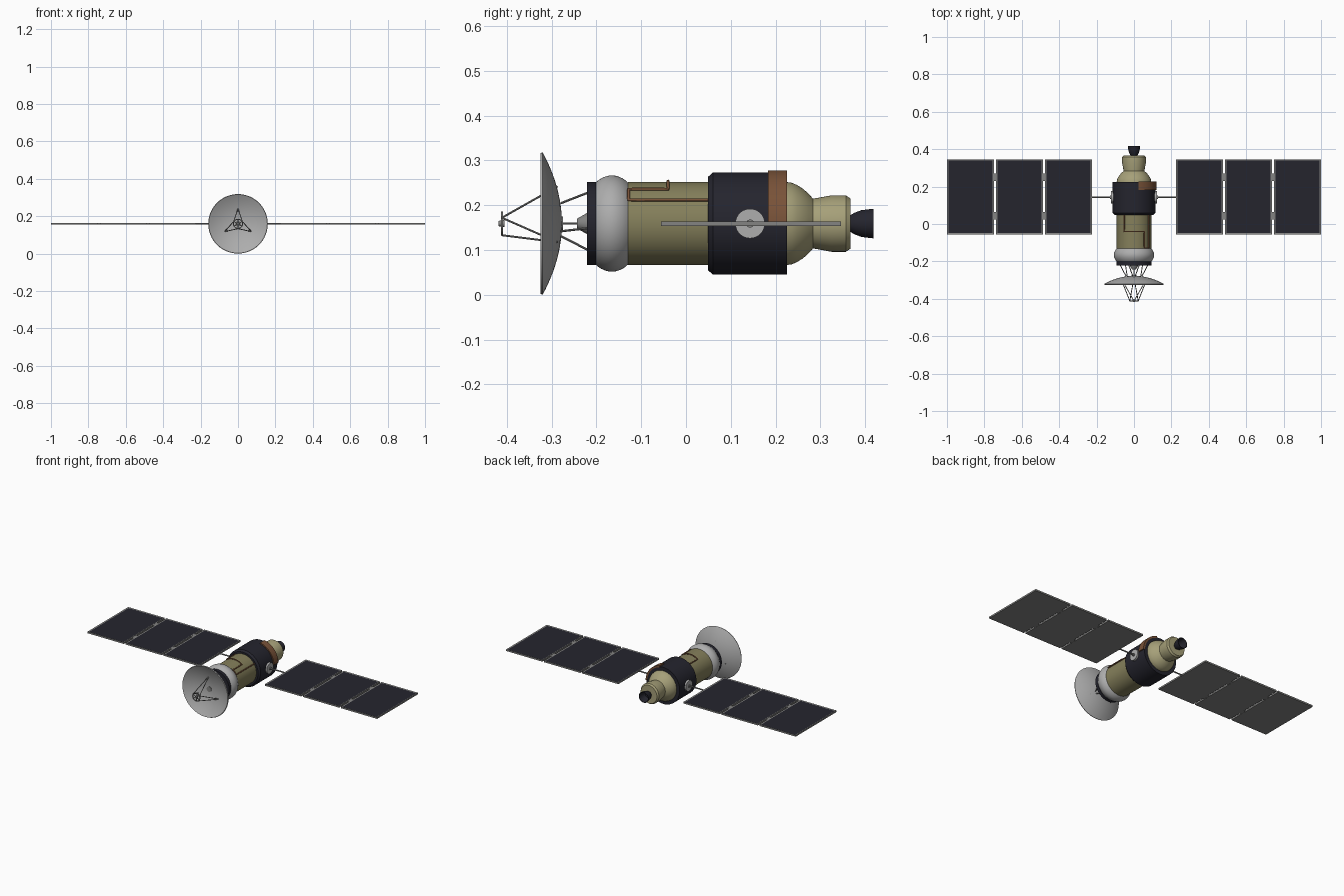
import bpy, bmesh, math
from mathutils import Vector

if "Cube" in bpy.data.objects:
    bpy.data.objects.remove(bpy.data.objects["Cube"])

ZC = 0.159          # height of the long axis of the craft


def mat(name, rgb):
    m = bpy.data.materials.new(name)
    m.diffuse_color = (*rgb, 1)
    m.use_nodes = True
    m.node_tree.nodes["Principled BSDF"].inputs["Base Color"].default_value = m.diffuse_color
    return m


LIGHT = mat("light grey", (0.42, 0.42, 0.42))
GREY = mat("mid grey", (0.23, 0.23, 0.225))
DARK = mat("dark navy", (0.018, 0.018, 0.027))
OLIVE = mat("olive", (0.235, 0.215, 0.105))
PALE = mat("pale olive", (0.38, 0.35, 0.19))
BROWN = mat("brown", (0.19, 0.085, 0.04))


def finish(name, bm, mats, smooth=True):
    bmesh.ops.recalc_face_normals(bm, faces=bm.faces)
    me = bpy.data.meshes.new(name)
    bm.to_mesh(me)
    bm.free()
    ob = bpy.data.objects.new(name, me)
    bpy.context.collection.objects.link(ob)
    for m in mats:
        me.materials.append(m)
    if smooth:
        bpy.ops.object.select_all(action='DESELECT')
        ob.select_set(True)
        bpy.context.view_layer.objects.active = ob
        bpy.ops.object.shade_smooth_by_angle(angle=math.radians(32))
    return ob


def polar(r, deg, y):
    a = math.radians(deg)
    return Vector((r * math.cos(a), y, ZC + r * math.sin(a)))


def lathe(name, profile, m, n=64, closed=False):
    """Turn (y, radius) points about the long axis."""
    bm = bmesh.new()
    rings = [[bm.verts.new(polar(r, 360 * i / n, y)) for i in range(n)] for y, r in profile]
    pairs = list(zip(rings, rings[1:]))
    if closed:
        pairs.append((rings[-1], rings[0]))
    else:
        bm.faces.new(rings[0])
        bm.faces.new(rings[-1])
    for a, b in pairs:
        for i in range(n):
            j = (i + 1) % n
            bm.faces.new((a[i], a[j], b[j], b[i]))
    return finish(name, bm, [m])


def rods(name, segments, r, m, n=10):
    """Straight round bars between pairs of points."""
    bm = bmesh.new()
    for p, q in segments:
        d = q - p
        mx = d.to_track_quat('Z', 'Y').to_matrix().to_4x4()
        mx.translation = (p + q) / 2
        bmesh.ops.create_cone(bm, cap_ends=True, segments=n, radius1=r, radius2=r,
                              depth=d.length, matrix=mx)
    return finish(name, bm, [m])


def box(bm, lo, hi):
    lo, hi = Vector(lo), Vector(hi)
    vs = bmesh.ops.create_cube(bm, size=1)['verts']
    for v in vs:
        v.co = (lo + hi) / 2 + v.co * (hi - lo)
    return list({f for v in vs for f in v.link_faces})


# Main hull, front to back
lathe("front_ring", [(-0.221, 0.093), (-0.201, 0.093)], DARK)
bulge = [(-0.201 + 0.071 * t / 12, 0.092 + 0.0155 * math.sin(math.pi * t / 12) ** 0.8)
         for t in range(13)]
lathe("front_bulge", bulge, LIGHT)
lathe("body_tube", [(-0.13, 0.0925), (0.06, 0.0925)], OLIVE)
lathe("equipment_drum", [(0.049, 0.104), (0.060, 0.114), (0.225, 0.114)], DARK)
dome = [(0.225, 0.0925), (0.236, 0.091), (0.248, 0.086), (0.262, 0.077),
        (0.274, 0.066), (0.284, 0.055)]
lathe("rear_dome", dome, PALE)
lathe("engine_housing", [(0.280, 0.055), (0.287, 0.056), (0.325, 0.063), (0.357, 0.063),
                         (0.367, 0.056)], PALE)
# Hollow engine bell
lathe("engine_nozzle", [(0.366, 0.018), (0.376, 0.024), (0.392, 0.030), (0.418, 0.033),
                        (0.418, 0.030), (0.392, 0.026), (0.376, 0.018)], DARK)
lathe("front_cone", [(-0.243, 0.011), (-0.222, 0.023), (-0.218, 0.023)], GREY, 32)

# Dish: thin parabolic shell
R, N = 0.159, 12
curve = lambda r: -0.277 - 0.043 * (r / R) ** 2
outer = [(curve(R * t / N), R * t / N) for t in range(1, N + 1)]
inner = [(curve(R * t / N) - 0.005, R * t / N * 0.985) for t in range(N, 0, -1)]
lathe("dish", outer + inner, LIGHT)
lathe("dish_hub", [(-0.286, 0.016), (-0.275, 0.016)], GREY, 32)

# Struts holding the dish
segs = [(Vector((0, -0.24, ZC)), Vector((0, -0.275, ZC)))]
for k in range(3):
    a = 90 + 120 * k
    for s in (-1, 1):
        segs.append((polar(0.074, a + 22 * s, -0.220), polar(0.046, a + 8 * s, -0.279)))
rods("dish_struts", segs, 0.0025, GREY)

# Feed tripod in front of the dish
segs = []
for k in range(3):
    a = 90 + 120 * k
    for s in (-1, 1):
        segs.append((polar(0.083, a, -0.287), polar(0.026, a + 60 * s, -0.411)))
    segs.append((polar(0, a, -0.411), polar(0.027, a, -0.411)))
    segs.append((polar(0, a, -0.411), polar(0.027, a + 60, -0.411)))
rods("feed_tripod", segs, 0.0022, GREY)
lathe("feed_ring", [(-0.413, 0.027), (-0.409, 0.027), (-0.409, 0.022), (-0.413, 0.022)],
      GREY, 32, closed=True)
lathe("feed_tip", [(-0.418, 0.006), (-0.405, 0.008)], GREY, 20)

# Brown quarter band on the drum
bm = bmesh.new()
rows = []
for i in range(19):
    a = 2 + 76 * i / 18
    rows.append([bm.verts.new(polar(r, a, y)) for r, y in
                 ((0.110, 0.183), (0.121, 0.183), (0.121, 0.226), (0.110, 0.226))])
for a, b in zip(rows, rows[1:]):
    for i in range(4):
        j = (i + 1) % 4
        bm.faces.new((a[i], a[j], b[j], b[i]))
bm.faces.new(rows[0])
bm.faces.new(rows[-1])
finish("quarter_band", bm, [BROWN])

# Brown pipe wandering over the tube, as (angle, y) corners
corners = [(34, 0.055), (34, -0.128), (54, -0.128), (54, -0.04), (124, -0.04), (124, 0.055)]
path = []
for (a0, y0), (a1, y1) in zip(corners, corners[1:]):
    path += [polar(0.0945, a0 + (a1 - a0) * t / 10, y0 + (y1 - y0) * t / 10) for t in range(10)]
path.append(polar(0.0945, *corners[-1]))
cu = bpy.data.curves.new("body_pipe", 'CURVE')
cu.dimensions = '3D'
cu.bevel_depth = 0.0035
cu.bevel_resolution = 2
cu.use_fill_caps = True
sp = cu.splines.new('POLY')
sp.points.add(len(path) - 1)
for p, co in zip(sp.points, path):
    p.co = (*co, 1)
cu.materials.append(BROWN)
bpy.context.collection.objects.link(bpy.data.objects.new("body_pipe", cu))

# Solar wings, one per side
Y0, Y1, W, PITCH, T = -0.056, 0.346, 0.2505, 0.26225, 0.005
for s, side in ((1, "right"), (-1, "left")):
    P = lambda x: Vector((s * x, 0.143, ZC))
    rods(side + "_drive_disc", [(P(0.10), P(0.122))], 0.033, LIGHT, 40)
    rods(side + "_drive_hub", [(P(0.12), P(0.128))], 0.009, GREY, 24)
    rods(side + "_boom", [(P(0.12), P(0.23))], 0.004, GREY, 16)
    bm = bmesh.new()
    for k in range(3):
        x = 0.225 + PITCH * k
        xs = sorted((s * x, s * (x + W)))
        faces = box(bm, (xs[0], Y0, ZC - T), (xs[1], Y1, ZC + T))
        bm.normal_update()
        top = max(faces, key=lambda f: f.calc_center_median().z)
        bmesh.ops.inset_region(bm, faces=[top], thickness=0.010, depth=-0.002)
        top.material_index = 1
    finish(side + "_solar_panels", bm, [GREY, DARK], smooth=False)
    bm = bmesh.new()
    for k in (1, 2):
        x = 0.225 + PITCH * k
        xs = sorted((s * x, s * (x - PITCH + W)))
        for y in (0.045, 0.25):
            box(bm, (xs[0], y - 0.02, ZC - 0.004), (xs[1], y + 0.02, ZC + 0.004))
    finish(side + "_panel_hinges", bm, [GREY], smooth=False)
